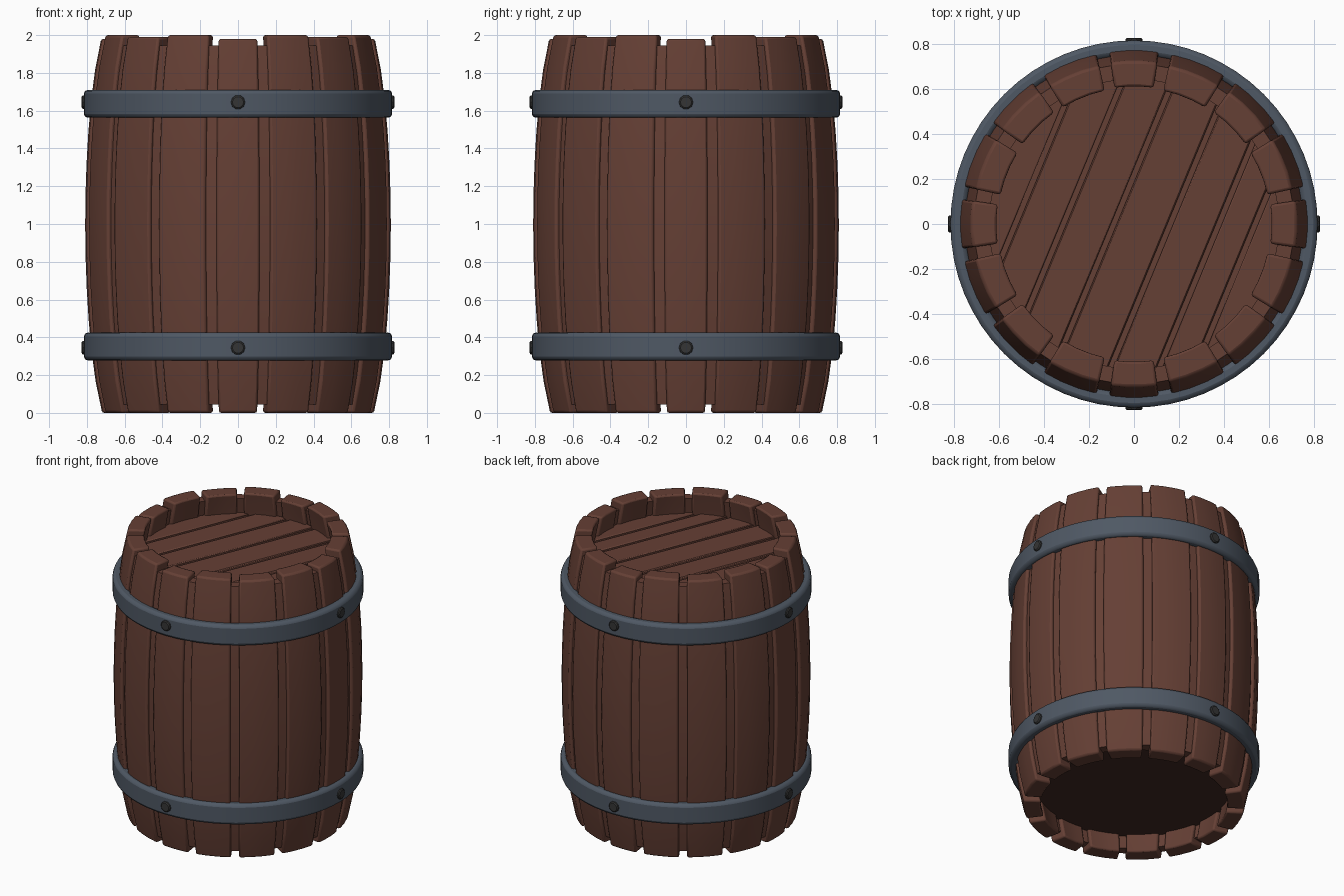
import bpy, bmesh, math
from mathutils import Matrix, Vector

if "Cube" in bpy.data.objects:
    bpy.data.objects.remove(bpy.data.objects["Cube"])


def material(name, rgb):
    m = bpy.data.materials.new(name)
    m.diffuse_color = (*rgb, 1)
    m.use_nodes = True
    m.node_tree.nodes["Principled BSDF"].inputs["Base Color"].default_value = m.diffuse_color
    return m


WOOD = material("wood", (0.13, 0.05, 0.035))
DARK = material("dark_wood", (0.05, 0.022, 0.017))
METAL = material("iron", (0.078, 0.098, 0.128))
STUD = material("rivet_iron", (0.035, 0.035, 0.035))


def finish(name, bm, mat, bevel=0, segments=2):
    bmesh.ops.recalc_face_normals(bm, faces=bm.faces[:])
    me = bpy.data.meshes.new(name)
    bm.to_mesh(me)
    bm.free()
    me.materials.append(mat)
    ob = bpy.data.objects.new(name, me)
    bpy.context.collection.objects.link(ob)
    if bevel:
        mod = ob.modifiers.new("bevel", 'BEVEL')
        mod.width, mod.segments = bevel, segments
        mod.limit_method, mod.angle_limit = 'ANGLE', math.radians(40)
    return ob


def belly(z):
    t = z - 1
    return 0.81 - 0.07 * t ** 2 - 0.02 * t ** 6


def loft(bm, loops, closed=False):
    rings = [[bm.verts.new(p) for p in loop] for loop in loops]
    n = len(rings[0])
    pairs = list(zip(rings, rings[1:])) + ([(rings[-1], rings[0])] if closed else [])
    for a, b in pairs:
        for i in range(n):
            j = (i + 1) % n
            bm.faces.new((a[i], a[j], b[j], b[i]))
    if not closed:
        bm.faces.new(rings[0])
        bm.faces.new(rings[-1])


def strip(bm, a0, a1, z0, z1, outer, inner, rows=12, cols=3):
    """Curved board following the barrel's belly between two angles."""
    loops = []
    for k in range(rows + 1):
        z = z0 + (z1 - z0) * k / rows
        angles = [math.radians(a0 + (a1 - a0) * i / cols) for i in range(cols + 1)]
        path = [(a, belly(z) - outer) for a in angles]
        path += [(a, belly(z) - inner) for a in reversed(angles)]
        loops.append([(r * math.cos(a), r * math.sin(a), z) for a, r in path])
    loft(bm, loops)


# Staves and the recessed strips that fill the gaps between them
GAPS = [10.3, 33.5, 56.5, 79.7]
HALF_GAP = 2.1
TOPS = [2.0, 1.99, 2.0, 1.98]
staves, fillers = bmesh.new(), bmesh.new()
for q in range(4):
    for i in range(4):
        a = GAPS[i] + 90 * q
        b = (GAPS[i + 1] if i < 3 else GAPS[0] + 90) + 90 * q
        strip(staves, a + HALF_GAP, b - HALF_GAP, 0.0, TOPS[i], 0, 0.115)
        strip(fillers, a - HALF_GAP - 0.6, a + HALF_GAP + 0.6, 0.045, 1.945, 0.022, 0.09, cols=1)
finish("staves", staves, WOOD, 0.012)
finish("gap_strips", fillers, WOOD)

# Lid planks: slices of a disc, turned to run diagonally
EDGES = [-0.66, -0.487, -0.29, -0.083, 0.149, 0.349, 0.498, 0.66]
R, GROOVE = 0.66, 0.012
lid = bmesh.new()
turn = Matrix.Rotation(math.radians(-22.5), 3, 'Z')
for lo, hi in zip(EDGES, EDGES[1:]):
    lo = max(lo + GROOVE, -R + 0.01)
    hi = min(hi - GROOVE, R - 0.01)
    xs = [lo + (hi - lo) * i / 6 for i in range(7)]
    outline = [(x, math.sqrt(R * R - x * x)) for x in xs]
    outline += [(x, -y) for x, y in reversed(outline)]
    loft(lid, [[turn @ Vector((x, y, z)) for x, y in outline] for z in (1.79, 1.84)])
finish("lid_planks", lid, WOOD, 0.006, 1)


# Lid backing and barrel bottom
def disc(name, z, depth, r, mat):
    bm = bmesh.new()
    bmesh.ops.create_cone(bm, cap_ends=True, segments=48, radius1=r, radius2=r, depth=depth,
                          matrix=Matrix.Translation((0, 0, z)))
    finish(name, bm, mat)


disc("lid_backing", 1.80, 0.03, 0.66, WOOD)
disc("bottom_board", 0.17, 0.05, 0.66, DARK)

# Iron hoops with rivets on the four axes
for label, z0, z1, zr in (("lower", 0.278, 0.425, 0.345), ("upper", 1.563, 1.71, 1.645)):
    bm = bmesh.new()
    section = [(0.75, z0), (0.816, z0), (0.816, z1), (0.75, z1)]
    loops = []
    for k in range(64):
        a = math.tau * k / 64
        loops.append([(r * math.cos(a), r * math.sin(a), z) for r, z in section])
    loft(bm, loops, closed=True)
    finish(label + "_hoop", bm, METAL, 0.02)

    bm = bmesh.new()
    for q in range(4):
        place = (Matrix.Rotation(q * math.pi / 2, 4, 'Z') @ Matrix.Translation((0.808, 0, zr))
                 @ Matrix.Rotation(math.pi / 2, 4, 'Y'))
        bmesh.ops.create_cone(bm, cap_ends=True, segments=10, radius1=0.042, radius2=0.036,
                              depth=0.04, matrix=place)
    finish(label + "_rivets", bm, STUD, 0.006, 1)

# Smooth shading with crisp edges
bpy.ops.object.select_all(action='SELECT')
bpy.context.view_layer.objects.active = bpy.context.selected_objects[0]
bpy.ops.object.shade_smooth_by_angle(angle=math.radians(35))
